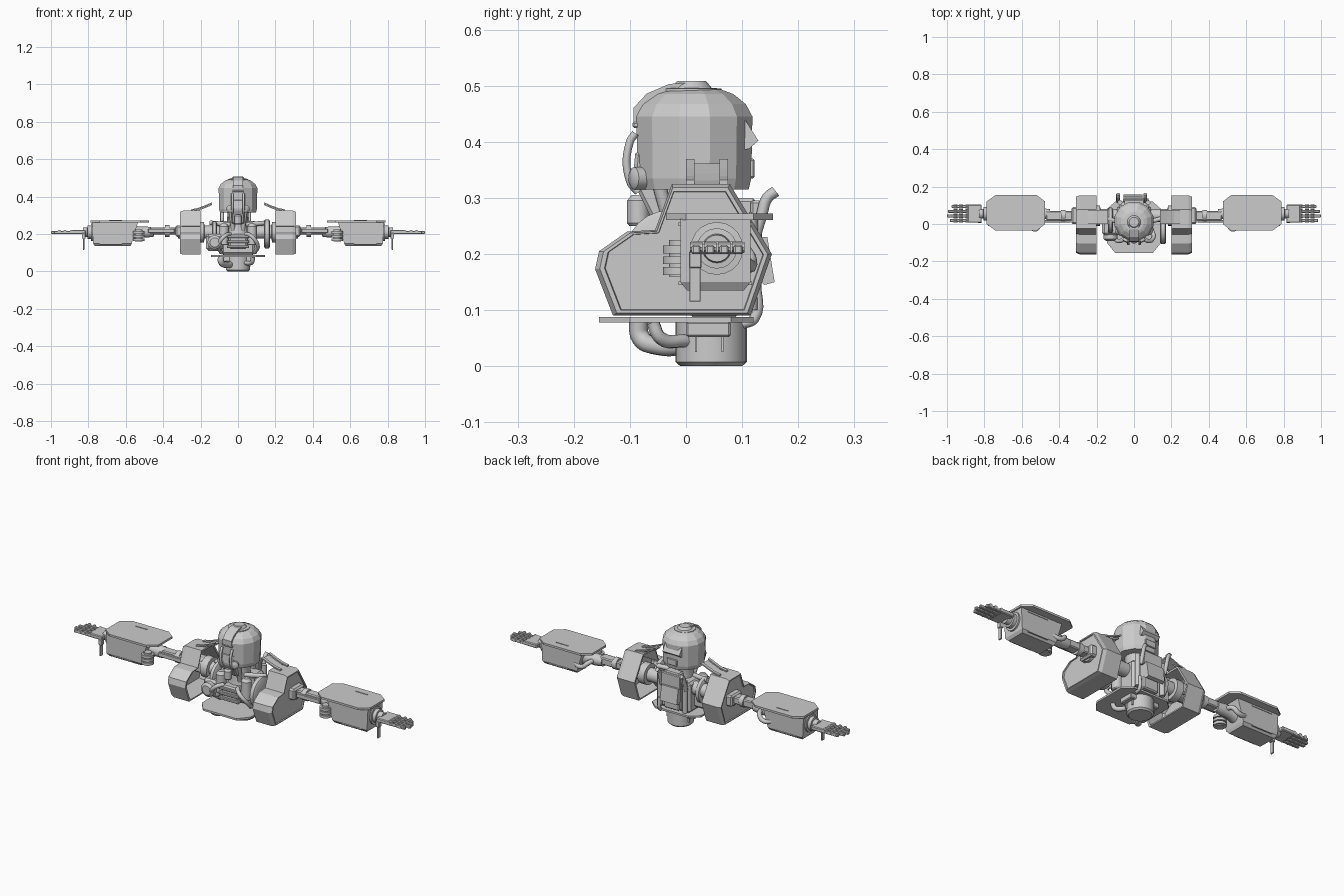
import bpy, bmesh, math
from mathutils import Vector

if "Cube" in bpy.data.objects:
    bpy.data.objects.remove(bpy.data.objects["Cube"], do_unlink=True)

GREY = (0.6, 0.6, 0.6, 1)
mat = bpy.data.materials.new("plain grey")
mat.use_nodes = True
mat.diffuse_color = GREY
mat.node_tree.nodes["Principled BSDF"].inputs["Base Color"].default_value = GREY


def finish(name, bm, recalc=True, smooth=False, bevel=0):
    if recalc:
        bmesh.ops.recalc_face_normals(bm, faces=bm.faces)
    me = bpy.data.meshes.new(name)
    bm.to_mesh(me)
    bm.free()
    me.materials.append(mat)
    ob = bpy.data.objects.new(name, me)
    bpy.context.collection.objects.link(ob)
    if bevel:
        mod = ob.modifiers.new("Bevel", 'BEVEL')
        mod.width, mod.segments = bevel, 1
    if smooth:
        bpy.ops.object.select_all(action='DESELECT')
        ob.select_set(True)
        bpy.context.view_layer.objects.active = ob
        bpy.ops.object.shade_smooth_by_angle(angle=math.radians(35))
    return ob


def loft(name, rings, close=False, caps=True, **kw):
    """Skin a list of point rings."""
    bm = bmesh.new()
    vs = [[bm.verts.new(p) for p in r] for r in rings]
    n = len(vs[0])
    for a, b in zip(vs, vs[1:] + (vs[:1] if close else [])):
        for i in range(n):
            j = (i + 1) % n
            bm.faces.new((a[i], a[j], b[j], b[i]))
    if caps and not close:
        bm.faces.new(vs[0])
        bm.faces.new(vs[-1])
    return finish(name, bm, **kw)


def box(name, x, y, z, bevel=0.004):
    rings = [[(x[0], y[0], h), (x[1], y[0], h), (x[1], y[1], h), (x[0], y[1], h)] for h in z]
    return loft(name, rings, bevel=bevel)


def turned(name, start, axis, steps, n=16, turn=0.0, smooth=True):
    """Lathe (distance, radius) steps along an axis."""
    q = Vector(axis).normalized().to_track_quat('Z', 'Y')
    rings = [[Vector(start) + q @ Vector((r * math.cos(t), r * math.sin(t), d))
              for t in (turn + math.tau * i / n for i in range(n))] for d, r in steps]
    return loft(name, rings, smooth=smooth)


def rod(name, a, b, r, n=12):
    d = Vector(b) - Vector(a)
    return turned(name, a, d, [(0, r), (d.length, r)], n)


def hose(name, pts, r):
    cu = bpy.data.curves.new(name, 'CURVE')
    cu.dimensions, cu.bevel_depth, cu.bevel_resolution = '3D', r, 2
    cu.resolution_u, cu.use_fill_caps = 6, True
    sp = cu.splines.new('BEZIER')
    sp.bezier_points.add(len(pts) - 1)
    for bp, p in zip(sp.bezier_points, pts):
        bp.co = p
        bp.handle_left_type = bp.handle_right_type = 'AUTO'
    cu.materials.append(mat)
    ob = bpy.data.objects.new(name, cu)
    bpy.context.collection.objects.link(ob)


def slab(name, prof, x0, x1, **kw):
    return loft(name, [[(x, y, z) for y, z in prof] for x in (x0, x1)], **kw)


# Head: faceted dome, stepped cap, crest, rear brim
turned("head_dome", (0, 0.015, 0.315), (0, 0, 1),
       [(0, .1), (.02, .105), (.13, .107), (.152, .095), (.17, .072), (.178, .05)], 12, math.pi / 12, False)
turned("head_cap", (0, 0.01, 0.485), (0, 0, 1), [(0, .053), (.01, .053), (.011, .036), (.023, .026)], 20)
slab("head_crest", [(-.094, .43), (-.094, .46), (-.07, .486), (-.03, .503), (.01, .506), (.01, .45)], -.026, .026)
slab("rear_brim", [(.09, .452), (.105, .44), (.129, .402), (.112, .387), (.09, .385)], -.05, .05)
box("rear_vent", (-.03, .03), (.1, .122), (.335, .37), .003)
box("brow_slot", (-.03, .03), (-.095, -.08), (.425, .435), .002)

# Breathing mask and neck
slab("mask", [(-.09, .385), (-.095, .33), (-.06, .26), (-.02, .25), (0, .34)], -.035, .035, bevel=.006)
turned("mask_filter", (0, -.085, .25), (0, 0, 1), [(0, .016), (.005, .02), (.045, .02), (.055, .012)])
for s in (-1, 1):
    hose("mask_hose", [(s * .03, -.09, .415), (s * .03, -.1, .4), (s * .03, -.1, .33), (s * .03, -.085, .31)], .007)
    rod("neck_strut", (s * .04, -.05, .33), (s * .025, -.02, .22), .012)
    turned("cheek_filter", (s * .035, -.075, .335), (s * .5, -1, 0), [(0, .02), (.02, .02), (.025, .012)])
turned("neck", (0, .02, .2), (0, 0, 1), [(0, .06), (.06, .05), (.13, .06)], 16)

# Torso core and chest machinery
box("torso_core", (-.09, .09), (.0, .1), (.088, .25), .012)
box("spine", (-.045, .045), (.08, .125), (.1, .3), .006)
box("chest_block", (-.05, .05), (-.075, .02), (.12, .2), .01)
for i in range(3):
    box("chest_rib", (-.06, .06), (-.083, -.06), (.125 + i * .027, .139 + i * .027), .003)
for s in (-1, 1):
    turned("chest_canister", (s * .075, -.035, .14), (0, 0, 1), [(0, .022), (.005, .026), (.1, .026), (.115, .014)])
    hose("chest_hose", [(s * .04, -.06, .2), (s * .07, -.09, .19), (s * .105, -.07, .14), (s * .09, -.02, .1)], .011)
    rod("collar_bar", (s * .04, .0, .25), (s * .15, .03, .26), .012)
    rod("rear_rod", (s * .075, .115, .1), (s * .075, .115, .27), .013)
box("side_engine", (-.17, -.08), (-.06, .06), (.11, .2), .012)
turned("engine_cap", (-.125, -.055, .155), (0, -1, 0), [(0, .038), (.025, .038), (.035, .025)])
turned("side_wheel", (.14, -.03, .2), (1, 0, 0), [(0, .07), (.005, .078), (.025, .078), (.03, .07)], 24)
turned("side_wheel_right", (-.14, .02, .2), (1, 0, 0), [(0, .06), (.005, .068), (.022, .068), (.027, .06)], 24)

# Back pack with exhaust pipes
slab("back_panel", [(.12, .23), (.145, .23), (.158, .15), (.14, .145), (.12, .16)], -.055, .045)
box("back_frame", (-.06, .055), (.115, .135), (.225, .295), .004)
for x in (-.085, .06):
    hose("exhaust", [(x, .12, .22), (x, .135, .27), (x, .145, .3), (x, .16, .312)], .01)
hose("return_pipe", [(.07, .1, .075), (.07, .122, .085), (.07, .125, .15)], .009)

# Waist tray, base post and lower hose
tray = [(-.1, -.155), (.1, -.155), (.145, -.1), (.145, .08), (.1, .12), (-.1, .12), (-.145, .08), (-.145, -.1)]
loft("waist_tray", [[(x, y, z) for x, y in tray] for z in (.078, .088)])
box("hip_block", (-.085, .085), (.0, .08), (.052, .08), .004)
turned("base_post", (0, .045, 0), (0, 0, 1), [(0, .055), (.008, .064), (.08, .064)], 24)
for y in (.018, .065):
    for s in (-1, 1):
        box("base_fin", (s * .064 - .004, s * .064 + .004), (y - .002, y + .002), (.025, .08), 0)
hose("lower_hose", [(-.09, -.085, .085), (-.09, -.08, .05), (-.07, -.05, .036), (-.04, .0, .036)], .017)
hose("lower_hose_left", [(.08, -.06, .08), (.075, -.045, .05), (.04, .0, .045)], .012)

# Shoulder, arm and hand, once for each side
PAD = [(-.025, .325), (.078, .325), (.153, .2), (.115, .09), (-.13, .09),
       (-.162, .173), (-.155, .205), (-.105, .24), (-.055, .243)]


def pad_ring(scale, x):
    return [(x, .005 + (y - .005) * scale, .19 + (z - .19) * scale) for y, z in PAD]


for s, side in ((1, "left"), (-1, "right")):
    def sbox(name, x, y, z, bevel=.004):
        box(f"{side}_{name}", sorted((s * x[0], s * x[1])), y, z, bevel)

    def sturn(name, x, y, z, steps, n=20):
        turned(f"{side}_{name}", (s * x, y, z), (s, 0, 0), steps, n)

    # Hollow shoulder shell with an outer plate
    loft(f"{side}_shoulder_shell", [pad_ring(k, s * x) for k, x in
         ((.93, .2), (1, .2), (1, .292), (.95, .31), (.9, .31), (.89, .304), (.93, .295))], close=True)
    bm = bmesh.new()
    f = bm.faces.new([bm.verts.new(p) for p in pad_ring(.9, s * .304)])
    f.normal_update()
    if f.normal.x * s < 0:
        f.normal_flip()
    finish(f"{side}_shoulder_plate", bm, recalc=False)

    # Collar flap on two curved brackets
    curve = [(.25, .325), (.215, .332), (.18, .345), (.14, .362)]
    for y0, y1, drop in ((0, .015, 0), (.06, .075, 0), (.015, .06, .008)):
        loft(f"{side}_collar_flap", [[(s * x, y, z - drop + h) for y, h in
             ((y0, 0), (y1, 0), (y1, .007), (y0, .007))] for x, z in curve])

    # Shoulder joint and upper arm
    sturn("shoulder_axle", .08, .045, .21, [(0, .035), (.1, .035), (.101, .055), (.14, .055), (.141, .04), (.24, .035)])
    sbox("shoulder_yoke", (.2, .335), (.0, .09), (.185, .245), .008)
    sbox("upper_arm", (.32, .47), (.02, .07), (.198, .236), .005)
    sbox("arm_rail", (.34, .48), (.008, .022), (.205, .228), .002)
    sturn("arm_collar", .365, .045, .216, [(0, .031), (.025, .031)])
    sturn("elbow_shaft", .45, .055, .21, [(0, .024), (.04, .03), (.08, .03), (.12, .045)])

    # Elbow drum of stacked discs and rear hose
    for i in range(3):
        turned(f"{side}_elbow_disc", (s * .53, -.01, .163 + i * .019), (0, 0, 1), [(0, .031), (.014, .031)])
    rod(f"{side}_elbow_pin", (s * .53, -.01, .16), (s * .53, -.01, .225), .02)
    hose(f"{side}_elbow_hose", [(s * .6, .1, .19), (s * .54, .115, .18), (s * .51, .105, .205), (s * .5, .07, .21)], .012)

    # Forearm housing with sloped inner end, and the shield above it
    fore = [[(s * x, y, z) for x, y in ((a, -.01 + m), (b, -.01 + m), (b, .115 - m), (a, .115 - m))]
            for a, b, m, z in ((.575, .765, .012, .135), (.568, .775, 0, .15), (.535, .78, 0, .262))]
    loft(f"{side}_forearm", fore)
    for k in (.145, .25):
        sbox("forearm_band", (.62, .74), (-.013, .118), (k, k + .006), 0)
    oct_ = [(.475, .0), (.52, -.036), (.74, -.036), (.788, .0), (.788, .12), (.74, .155), (.52, .155), (.475, .12)]
    loft(f"{side}_shield", [[(s * x, y, z) for x, y in oct_] for z in (.261, .272)])
    sbox("shield_slot", (.62, .69), (.112, .118), (.27, .275), 0)

    # Wrist, palm and fingers
    sturn("wrist", .77, .055, .21, [(0, .047), (.015, .047), (.016, .036), (.035, .036), (.036, .026), (.06, .024)])
    sbox("palm", (.815, .89), (.008, .104), (.2, .222), .004)
    for i in range(4):
        y = .018 + i * .025
        tip = (.985, 1, .995, .975)[i]
        sbox("finger", (.885, tip), (y - .008, y + .008), (.2, .216), .003)
        for x in (.89, .925, .955):
            rod(f"{side}_knuckle", (s * x, y - .011, .212), (s * x, y + .011, .212), .01, 10)
    sbox("thumb_root", (.815, .835), (.005, .028), (.175, .205), .002)
    sbox("thumb", (.822, .83), (.006, .026), (.115, .18), .001)
